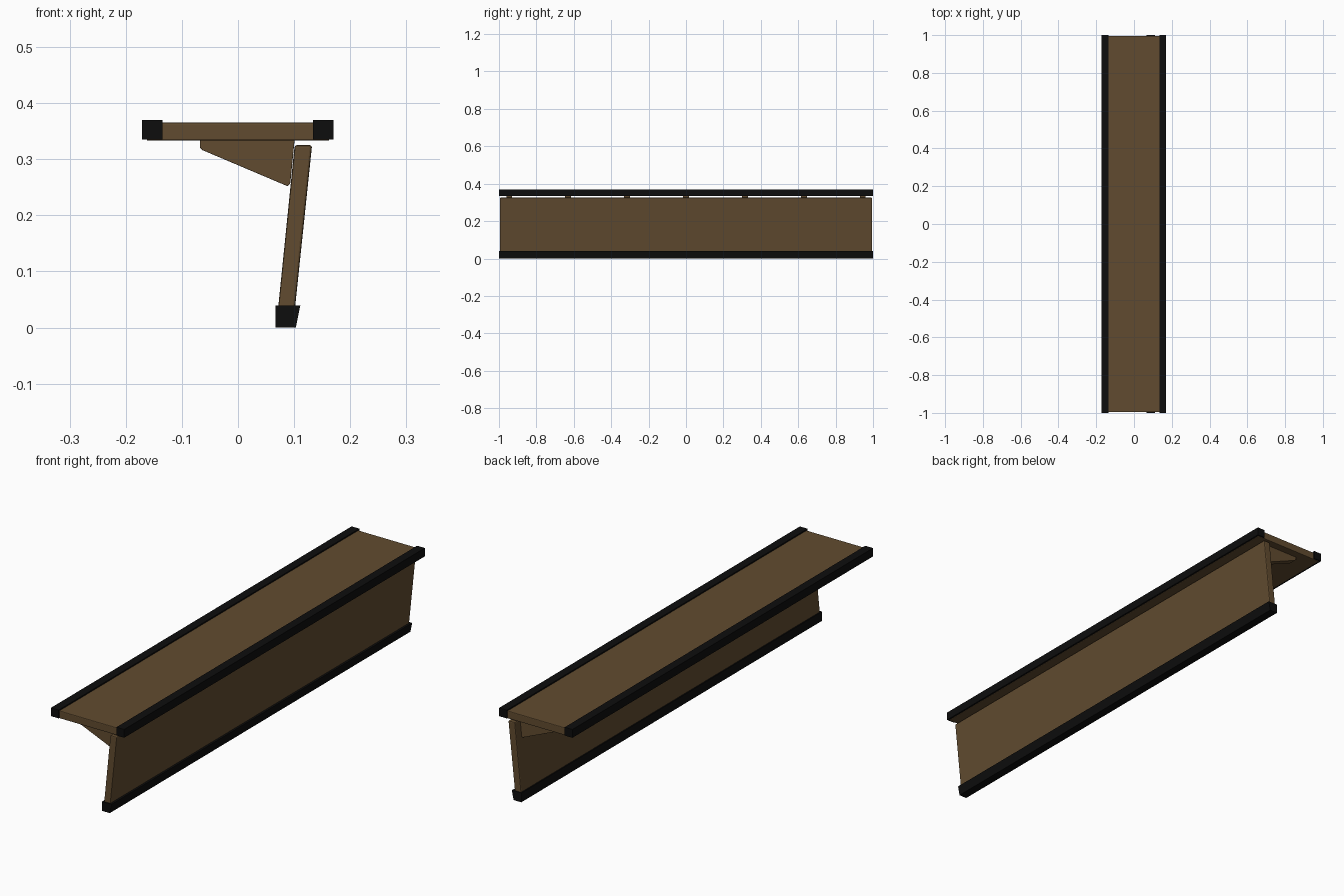
import bpy

if "Cube" in bpy.data.objects:
    bpy.data.objects.remove(bpy.data.objects["Cube"])


def material(name, color):
    m = bpy.data.materials.new(name)
    m.diffuse_color = (*color, 1)
    m.use_nodes = True
    m.node_tree.nodes["Principled BSDF"].inputs["Base Color"].default_value = m.diffuse_color
    return m


WOOD = material("brown wood", (0.12, 0.071, 0.029))
BLACK = material("black edging", (0.004, 0.004, 0.004))


def extrude(name, profile, y0, y1, mat, bevel=0.0):
    """Extrude an x-z profile along y, with an optional softened edge."""
    n = len(profile)
    verts = [(x, y, z) for y in (y0, y1) for x, z in profile]
    faces = [tuple(range(n)), tuple(range(2 * n - 1, n - 1, -1))]
    faces += [(i, i + n, (i + 1) % n + n, (i + 1) % n) for i in range(n)]
    me = bpy.data.meshes.new(name)
    me.from_pydata(verts, [], faces)
    me.materials.append(mat)
    ob = bpy.data.objects.new(name, me)
    bpy.context.collection.objects.link(ob)
    if bevel:
        b = ob.modifiers.new("soft_edge", "BEVEL")
        b.width, b.segments, b.limit_method = bevel, 2, "ANGLE"
    return ob


def rect(x0, x1, z0, z1):
    # counter-clockwise seen from the front
    return [(x0, z0), (x1, z0), (x1, z1), (x0, z1)]


# Horizontal plank and its two edge strips
extrude("tread_board", rect(-0.163, 0.163, 0.333, 0.365), -0.995, 0.995, WOOD, 0.003)
extrude("left_edge_strip", rect(-0.171, -0.135, 0.335, 0.37), -1, 1, BLACK)
extrude("right_edge_strip", rect(0.134, 0.17, 0.335, 0.37), -1, 1, BLACK)

# Leaning upright plank and its foot strip
extrude("riser_board", [(0.069, 0.01), (0.099, 0.01), (0.132, 0.325), (0.101, 0.325)],
        -0.995, 0.995, WOOD, 0.004)
extrude("foot_strip", [(0.067, 0.0), (0.103, 0.0), (0.111, 0.039), (0.067, 0.039)],
        -1, 1, BLACK)

# Seven triangular brackets under the plank
bracket = [(-0.068, 0.335), (-0.068, 0.321), (-0.063, 0.316), (0.088, 0.252),
           (0.093, 0.256), (0.101, 0.335)]
for i in range(7):
    y = (i - 3) * 0.315
    extrude(f"bracket_{i + 1}", bracket, y - 0.016, y + 0.016, WOOD, 0.001)
